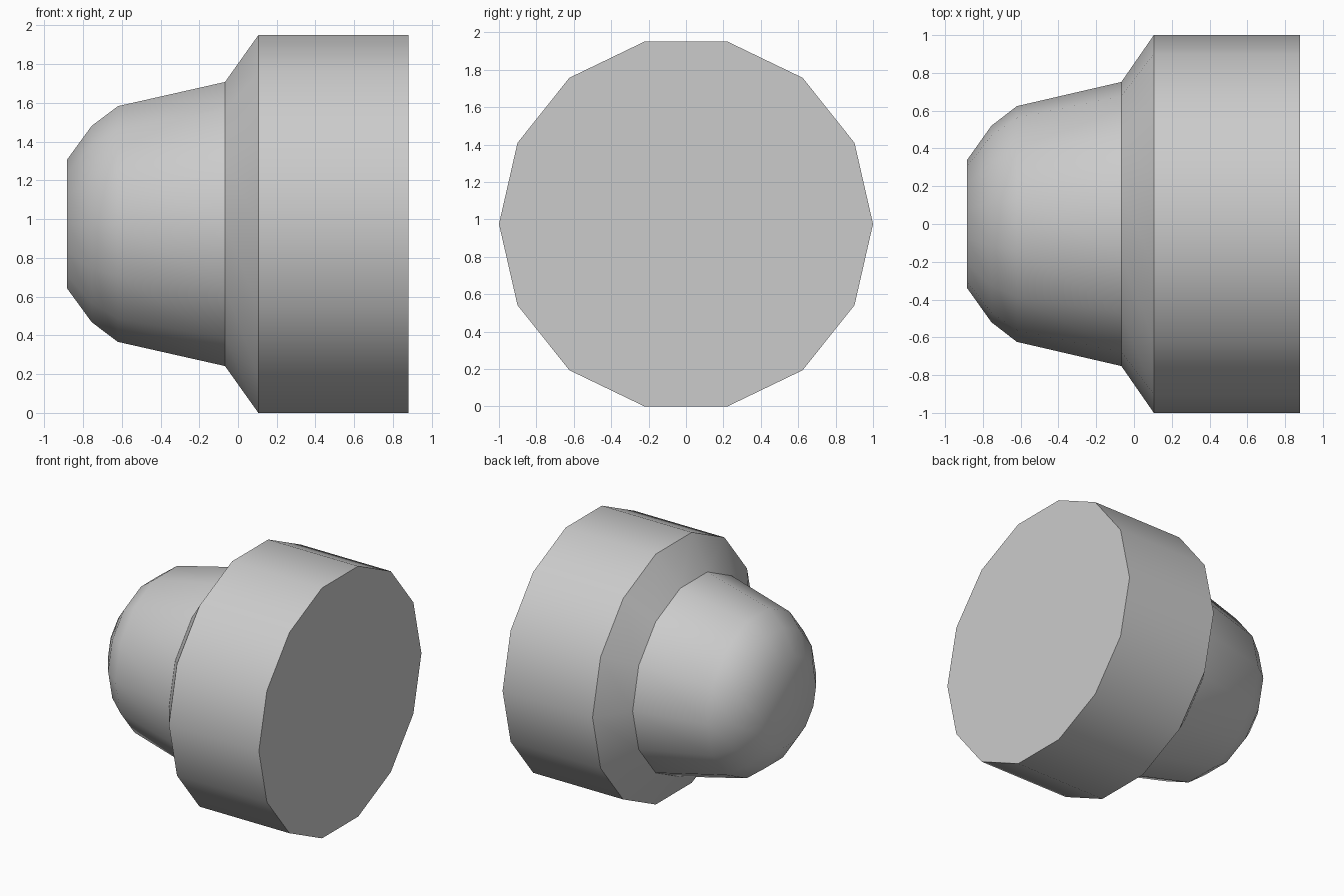
import bpy, bmesh, math

cube = bpy.data.objects.get("Cube")
if cube:
    bpy.data.objects.remove(cube, do_unlink=True)

SIDES = 14
CENTRE_Z = math.cos(math.pi / SIDES)

# Single plain grey
grey = bpy.data.materials.new("plain_grey")
grey.use_nodes = True
colour = (0.6, 0.6, 0.6, 1)
grey.diffuse_color = colour
grey.node_tree.nodes["Principled BSDF"].inputs["Base Color"].default_value = colour

# Profile along x as (position, radius): domed nose, flared collar, drum
profile = [(-0.883, 0.34), (-0.755, 0.52), (-0.62, 0.624),
           (-0.067, 0.752), (0.105, 1), (0.88, 1)]


def lathe_x(name, points):
    """Closed many-sided solid turned around the x axis."""
    bm = bmesh.new()
    rings = []
    for x, r in points:
        angles = [math.tau * i / SIDES for i in range(SIDES)]
        rings.append([bm.verts.new((x, r * math.cos(a), CENTRE_Z + r * math.sin(a)))
                      for a in angles])
    for a, b in zip(rings, rings[1:]):
        for i in range(SIDES):
            j = (i + 1) % SIDES
            bm.faces.new((a[i], a[j], b[j], b[i]))
    bm.faces.new(rings[0])
    bm.faces.new(rings[-1])
    bmesh.ops.recalc_face_normals(bm, faces=bm.faces)
    mesh = bpy.data.meshes.new(name)
    bm.to_mesh(mesh)
    bm.free()
    mesh.materials.append(grey)
    obj = bpy.data.objects.new(name, mesh)
    bpy.context.collection.objects.link(obj)
    return obj


knob = lathe_x("domed_knob", profile)

# Smooth round the sides and nose, crisp at the collar and the flat end
bpy.ops.object.select_all(action='DESELECT')
knob.select_set(True)
bpy.context.view_layer.objects.active = knob
bpy.ops.object.shade_smooth_by_angle(angle=math.radians(39.5))
